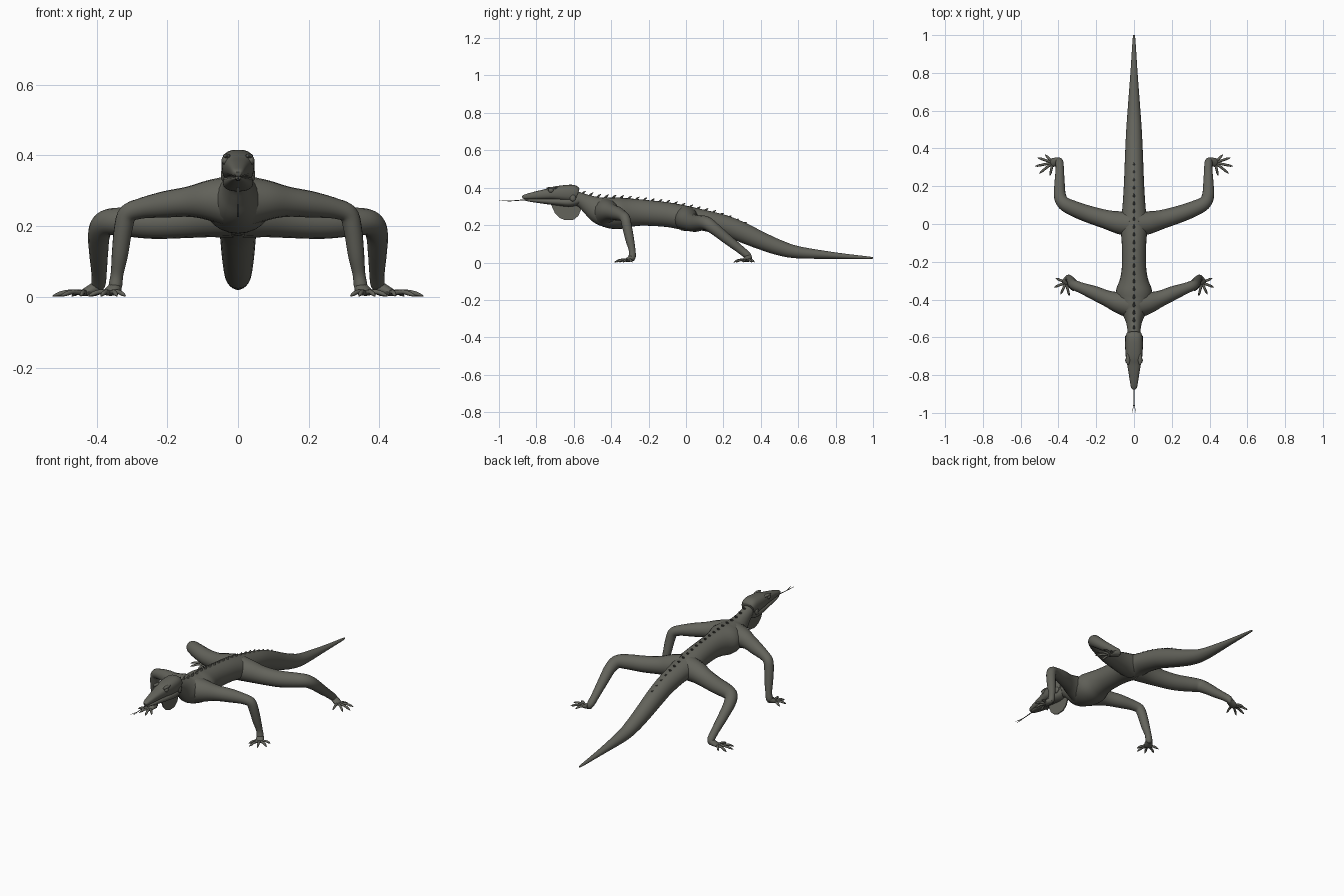
import bpy, bmesh, math
from mathutils import Vector, Quaternion

skin = bpy.data.materials.new("olive grey skin")
skin.diffuse_color = (0.125, 0.125, 0.105, 1)


def finish(name, bm, smooth=True):
    bmesh.ops.recalc_face_normals(bm, faces=bm.faces)
    me = bpy.data.meshes.new(name)
    bm.to_mesh(me)
    bm.free()
    me.materials.append(skin)
    ob = bpy.data.objects.new(name, me)
    bpy.context.collection.objects.link(ob)
    if smooth:
        bpy.context.view_layer.objects.active = ob
        ob.select_set(True)
        bpy.ops.object.shade_smooth_by_angle(angle=math.radians(50))
        ob.select_set(False)
    return ob


def mirror(ob):
    ob.modifiers.new("Mirror", 'MIRROR').use_mirror_merge = False


def spline(pts, steps):
    """Smooth curve through points of any dimension."""
    out = []
    for i in range(len(pts) - 1):
        a, b, c, d = (pts[max(0, min(len(pts) - 1, i + k))] for k in (-1, 0, 1, 2))
        for s in range(steps):
            t = s / steps
            out.append([0.5 * (2 * q + (r - p) * t + (2 * p - 5 * q + 4 * r - w) * t * t
                               + (3 * q - p - 3 * r + w) * t ** 3)
                        for p, q, r, w in zip(a, b, c, d)])
    return out + [list(pts[-1])]


def tube(bm, pts, side=None, n=16, steps=5, power=1.0):
    """Loft of x, y, z, half width, half height sections."""
    secs = spline(pts, steps)
    cen = [Vector(s[:3]) for s in secs]
    prev, rings = None, []
    for i, s in enumerate(secs):
        t = (cen[min(i + 1, len(cen) - 1)] - cen[max(i - 1, 0)]).normalized()
        if prev is None:
            sd = Vector(side) if side else t.orthogonal()
            sd = (sd - t * sd.dot(t)).normalized()
        else:
            sd = prev.rotation_difference(t) @ sd
        up = sd.cross(t).normalized()
        prev = t
        ring = []
        for k in range(n):
            c, q = math.cos(math.tau * k / n), math.sin(math.tau * k / n)
            c = math.copysign(abs(c) ** power, c)
            q = math.copysign(abs(q) ** power, q)
            ring.append(bm.verts.new(cen[i] + sd * c * s[3] + up * q * s[4]))
        rings.append(ring)
    for a, b in zip(rings, rings[1:]):
        for k in range(n):
            bm.faces.new((a[k], a[(k + 1) % n], b[(k + 1) % n], b[k]))
    bm.faces.new(rings[0])
    bm.faces.new(rings[-1])


def limb(bm, pts, **kw):
    tube(bm, [p if len(p) == 5 else (*p, p[3]) for p in pts], **kw)


def along_y(rows):
    """y, bottom, top, half width -> sections on the centre line."""
    return [(0, y, (b + t) / 2, w, (t - b) / 2) for y, b, t, w in rows]


# Neck, trunk and tail
bm = bmesh.new()
tube(bm, along_y([
    (-0.61, 0.31, 0.39, 0.034), (-0.56, 0.295, 0.372, 0.035), (-0.51, 0.25, 0.36, 0.045),
    (-0.46, 0.205, 0.352, 0.068), (-0.40, 0.182, 0.348, 0.092), (-0.35, 0.18, 0.348, 0.095),
    (-0.29, 0.192, 0.342, 0.074), (-0.22, 0.197, 0.335, 0.064), (-0.10, 0.19, 0.322, 0.065),
    (0.0, 0.173, 0.303, 0.072), (0.08, 0.172, 0.285, 0.062), (0.20, 0.145, 0.255, 0.054),
    (0.30, 0.108, 0.215, 0.05), (0.40, 0.07, 0.165, 0.046), (0.50, 0.038, 0.12, 0.041),
    (0.60, 0.022, 0.087, 0.034), (0.80, 0.02, 0.054, 0.019), (0.97, 0.019, 0.033, 0.008),
    (1.0, 0.021, 0.029, 0.004)]), side=(1, 0, 0), n=24)
finish("body_and_tail", bm)

# Upper and lower halves of the head, meeting at the mouth line
bm = bmesh.new()
tube(bm, along_y([
    (-0.875, 0.341, 0.354, 0.008), (-0.86, 0.339, 0.364, 0.017), (-0.80, 0.338, 0.381, 0.027),
    (-0.74, 0.337, 0.395, 0.037), (-0.70, 0.334, 0.407, 0.044), (-0.64, 0.327, 0.415, 0.047),
    (-0.60, 0.325, 0.414, 0.045), (-0.58, 0.332, 0.396, 0.039)]),
    side=(1, 0, 0), n=24, power=0.75)
finish("upper_head", bm)

bm = bmesh.new()
tube(bm, along_y([
    (-0.865, 0.333, 0.34, 0.008), (-0.84, 0.326, 0.341, 0.018), (-0.76, 0.314, 0.344, 0.03),
    (-0.68, 0.304, 0.345, 0.04), (-0.62, 0.298, 0.35, 0.043), (-0.575, 0.31, 0.365, 0.036)]),
    side=(1, 0, 0), n=20, power=0.85)
finish("lower_jaw", bm)

# Eyes, brow ridges and ear discs
for name, loc, size in (("eye", (0.036, -0.722, 0.386), (0.011, 0.015, 0.013)),
                        ("brow_ridge", (0.032, -0.715, 0.398), (0.011, 0.032, 0.007)),
                        ("ear_disc", (0.042, -0.605, 0.345), (0.007, 0.016, 0.018))):
    bm = bmesh.new()
    bmesh.ops.create_uvsphere(bm, u_segments=14, v_segments=9, radius=1)
    for v in bm.verts:
        v.co = Vector(a * b + c for a, b, c in zip(v.co, size, loc))
    mirror(finish(name, bm))

# Thin throat fan
bm = bmesh.new()
fan = [(-0.725, 0.325), (-0.715, 0.295), (-0.70, 0.262), (-0.675, 0.238), (-0.645, 0.226),
       (-0.60, 0.229), (-0.575, 0.25), (-0.56, 0.285), (-0.56, 0.315), (-0.60, 0.33)]
face = bm.faces.new([bm.verts.new((-0.003, y, z)) for y, z in fan])
ext = bmesh.ops.extrude_face_region(bm, geom=[face])
for v in ext["geom"]:
    if isinstance(v, bmesh.types.BMVert):
        v.co.x = 0.003
finish("throat_fan", bm, False)

# Forked tongue
bm = bmesh.new()
limb(bm, [(0, -0.84, 0.338, 0.003), (0, -0.90, 0.332, 0.0025), (0, -0.945, 0.329, 0.002)], n=6, steps=2)
for s in (-1, 1):
    limb(bm, [(0, -0.94, 0.329, 0.002), (s * 0.004, -0.97, 0.33, 0.0016),
              (s * 0.009, -1.0, 0.333, 0.0006)], n=6, steps=2)
finish("forked_tongue", bm)

# Row of small spines down the back
bm = bmesh.new()
crest = [(-0.56, 0.37), (-0.46, 0.35), (-0.35, 0.346), (-0.22, 0.333), (-0.10, 0.32),
         (0.0, 0.301), (0.08, 0.283), (0.20, 0.253), (0.30, 0.213), (0.40, 0.163)]
for i in range(22):
    y = -0.55 + i * 0.041
    (y0, z0), (y1, z1) = next(p for p in zip(crest, crest[1:]) if p[1][0] >= y)
    z = z0 + (z1 - z0) * (y - y0) / (y1 - y0)
    h = 0.014 if y < 0.15 else 0.008
    limb(bm, [(0, y - 0.008, z - 0.008, 0.008), (0, y + 0.002, z + h * 0.4, 0.006),
              (0, y + 0.014, z + h, 0.001)], n=6, steps=2)
finish("back_spines", bm)


def foot(name, ankle, palm, tips):
    """Flat palm with five clawed toes."""
    bm = bmesh.new()
    px, py = palm
    a = Vector(ankle)
    d = (Vector((px, py, 0.012)) - a)
    end = a + d * 1.35
    limb(bm, [(*a, 0.019, 0.019), (px, py, 0.014, 0.023, 0.012), (end.x, end.y, 0.009, 0.014, 0.007)],
         side=(-d.y, d.x, 0), n=12, steps=4)
    for x, y in tips:
        dx, dy = x - px, y - py
        limb(bm, [(px + dx * 0.1, py + dy * 0.1, 0.011, 0.008), (px + dx * 0.5, py + dy * 0.5, 0.014, 0.0065),
                  (px + dx * 0.8, py + dy * 0.8, 0.008, 0.006), (x, y, 0.002, 0.001)], n=8, steps=3)
    mirror(finish(name, bm))


# Front legs
bm = bmesh.new()
limb(bm, [(0.02, -0.425, 0.27, 0.075), (0.08, -0.415, 0.273, 0.058), (0.14, -0.395, 0.269, 0.043),
          (0.21, -0.365, 0.261, 0.037), (0.275, -0.34, 0.25, 0.029), (0.312, -0.325, 0.234, 0.027),
          (0.325, -0.315, 0.19, 0.026), (0.334, -0.30, 0.12, 0.023), (0.342, -0.288, 0.065, 0.018),
          (0.347, -0.288, 0.03, 0.019), (0.35, -0.295, 0.014, 0.011)])
mirror(finish("front_leg", bm))
foot("front_foot", (0.346, -0.285, 0.027), (0.36, -0.31),
     [(0.318, -0.355), (0.342, -0.382), (0.388, -0.372), (0.423, -0.335), (0.415, -0.287)])

# Hind legs
bm = bmesh.new()
limb(bm, [(0.02, 0.0, 0.235, 0.068), (0.08, 0.008, 0.228, 0.06), (0.15, 0.025, 0.216, 0.05),
          (0.24, 0.052, 0.209, 0.045), (0.32, 0.082, 0.212, 0.041), (0.372, 0.11, 0.21, 0.036),
          (0.392, 0.15, 0.182, 0.032), (0.394, 0.22, 0.125, 0.027), (0.393, 0.29, 0.07, 0.022),
          (0.395, 0.33, 0.036, 0.02), (0.403, 0.338, 0.015, 0.012)])
mirror(finish("hind_leg", bm))
foot("hind_foot", (0.397, 0.335, 0.028), (0.43, 0.325),
     [(0.47, 0.367), (0.512, 0.352), (0.525, 0.305), (0.502, 0.267), (0.445, 0.255)])
